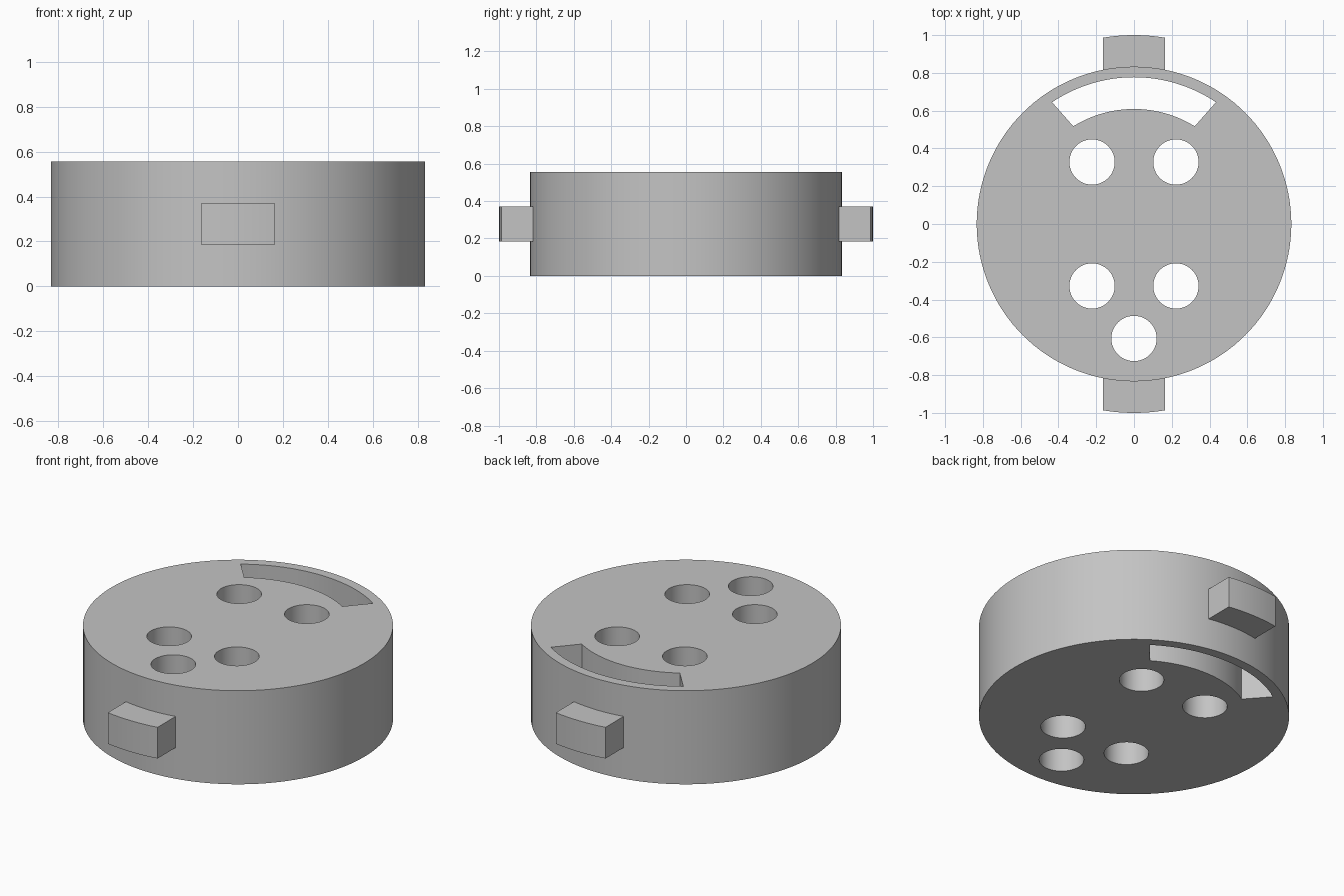
import bpy
import bmesh
from math import sin, cos, asin, atan2, hypot, pi, radians

if "Cube" in bpy.data.objects:
    bpy.data.objects.remove(bpy.data.objects["Cube"], do_unlink=True)

RADIUS, HEIGHT = 0.833, 0.555

grey = bpy.data.materials.new("plain grey")
grey.use_nodes = True
COLOUR = (0.55, 0.55, 0.55, 1)
grey.diffuse_color = COLOUR
grey.node_tree.nodes["Principled BSDF"].inputs["Base Color"].default_value = COLOUR


def circle(x, y, r, n):
    return [(x + r * cos(2 * pi * i / n), y + r * sin(2 * pi * i / n)) for i in range(n)]


def arc(r, start, end, n):
    """Points on an arc about the origin, angles measured from +y towards +x."""
    steps = [start + (end - start) * i / n for i in range(n + 1)]
    return [(r * sin(a), r * cos(a)) for a in steps]


def extruded(name, loops, z0, z1):
    """Fill an outline (first loop) with holes (other loops) and raise it to a solid."""
    bm = bmesh.new()
    edges = []
    for loop in loops:
        verts = [bm.verts.new((x, y, z0)) for x, y in loop]
        edges += [bm.edges.new((v, verts[i - 1])) for i, v in enumerate(verts)]
    bmesh.ops.triangle_fill(bm, edges=edges, use_beauty=True)
    raised = bmesh.ops.extrude_face_region(bm, geom=bm.faces[:], use_keep_orig=True)
    top = [g for g in raised["geom"] if isinstance(g, bmesh.types.BMVert)]
    bmesh.ops.translate(bm, verts=top, vec=(0, 0, z1 - z0))
    bmesh.ops.recalc_face_normals(bm, faces=bm.faces[:])
    mesh = bpy.data.meshes.new(name)
    bm.to_mesh(mesh)
    bm.free()
    mesh.materials.append(grey)
    obj = bpy.data.objects.new(name, mesh)
    bpy.context.collection.objects.link(obj)
    bpy.ops.object.select_all(action="DESELECT")
    obj.select_set(True)
    bpy.context.view_layer.objects.active = obj
    bpy.ops.object.shade_smooth_by_angle(angle=radians(30))
    return obj


# Disc body with five round holes and a curved slot, all cut right through
holes = [circle(x, y, 0.12, 48) for x in (-0.222, 0.222) for y in (-0.328, 0.328)]
holes.append(circle(0, -0.606, 0.12, 48))
outer_half, inner_half = atan2(0.434, 0.645), atan2(0.32, 0.515)
slot = arc(0.777, -outer_half, outer_half, 24) + arc(0.609, inner_half, -inner_half, 24)
extruded("disc_body", [circle(0, 0, RADIUS, 128), slot] + holes, 0, HEIGHT)

# Locking tabs on the back and front, with curved outer faces
HALF_WIDTH = 0.163
outer = arc(1.0, -asin(HALF_WIDTH), asin(HALF_WIDTH), 8)
seat = asin(HALF_WIDTH / 0.82)
inner = arc(0.82, seat, -seat, 8)
for name, side in (("back_tab", 1), ("front_tab", -1)):
    outline = [(x * side, y * side) for x, y in outer + inner]
    extruded(name, [outline], HEIGHT / 3, HEIGHT * 2 / 3)
